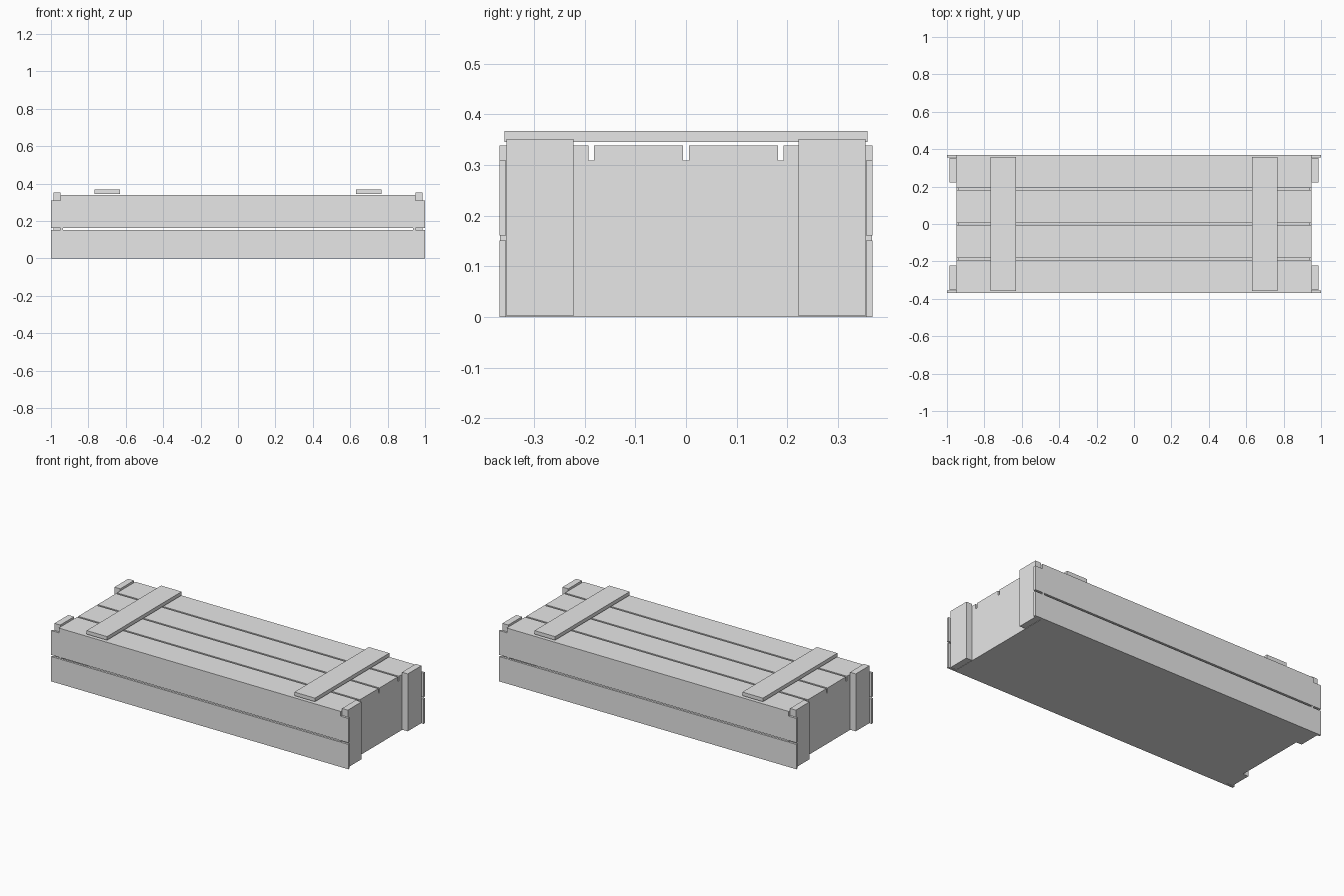
import bpy
import bmesh
from mathutils import Matrix, Vector

cube = bpy.data.objects.get("Cube")
if cube:
    bpy.data.objects.remove(cube, do_unlink=True)

# One plain grey material
grey = bpy.data.materials.new("plain_grey")
grey.use_nodes = True
colour = (0.8, 0.8, 0.8, 1.0)
grey.diffuse_color = colour
grey.node_tree.nodes["Principled BSDF"].inputs["Base Color"].default_value = colour


def board(name, x, y, z):
    """Flat-faced box spanning the given (low, high) ranges."""
    low, high = (Vector(c) for c in zip(x, y, z))
    bm = bmesh.new()
    matrix = Matrix.Translation((low + high) / 2) @ Matrix.Diagonal((high - low).to_4d())
    bmesh.ops.create_cube(bm, size=1, matrix=matrix)
    mesh = bpy.data.meshes.new(name)
    bm.to_mesh(mesh)
    bm.free()
    mesh.materials.append(grey)
    obj = bpy.data.objects.new(name, mesh)
    bpy.context.scene.collection.objects.link(obj)


def span(sign, inner, outer):
    """Range on the chosen side of the centre."""
    return sorted((sign * inner, sign * outer))


END = 0.948      # outer face of the end walls
SIDE = 0.368     # outer face of the side boards
RIM = 0.309      # top of the walls

# Floor
board("floor", (-END, END), (-0.356, 0.356), (0, 0.013))

# Two boards with a slit between them on each long side
for sign, side in ((-1, "front"), (1, "back")):
    y = span(sign, 0.355, SIDE)
    board(side + "_lower_board", (-1, 1), y, (0, 0.151))
    board(side + "_upper_board", (-1, 1), y, (0.161, RIM))

# End walls, corner posts and lid battens
for sign, end in ((-1, "right"), (1, "left")):
    board(end + "_end_wall", span(sign, 0.935, END), (-0.367, 0.367), (0.001, RIM))
    for ysign, side in ((-1, "front"), (1, "back")):
        board(f"{end}_{side}_post", span(sign, END, 0.987),
              span(ysign, 0.222, 0.354), (0.002, 0.351))
    board(end + "_lid_batten", span(sign, 0.63, 0.768), (-0.358, 0.358), (0.345, 0.367))

# Four lid planks with narrow gaps
GAP = 0.011
width = (2 * SIDE - 3 * GAP) / 4
for i in range(4):
    start = -SIDE + i * (width + GAP)
    board(f"lid_plank_{i + 1}", (-END, END), (start, start + width), (RIM, 0.338))
